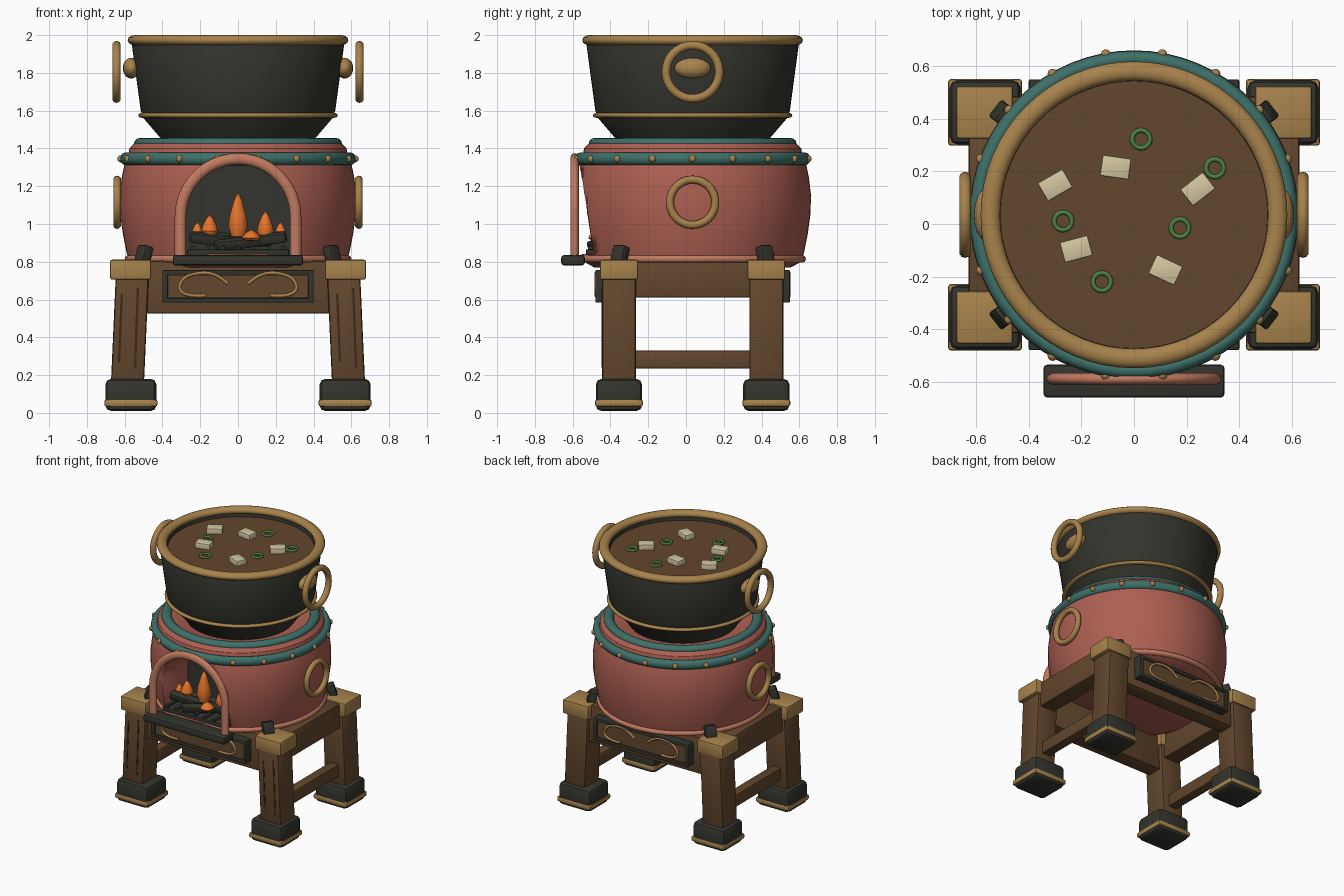
import bpy, bmesh, math
from math import sin, cos, pi, radians
from mathutils import Vector, Matrix

if "Cube" in bpy.data.objects:
    bpy.data.objects.remove(bpy.data.objects["Cube"])

CY = 0.035  # centre of the stove in y


def mat(name, rgb):
    m = bpy.data.materials.new(name)
    lin = [((c / 255 + 0.055) / 1.055) ** 2.4 for c in rgb]
    m.diffuse_color = (*lin, 1)
    m.use_nodes = True
    m.node_tree.nodes["Principled BSDF"].inputs["Base Color"].default_value = m.diffuse_color
    return m


CHAR = mat("charcoal iron", (52, 52, 46))
GOLD = mat("aged brass", (168, 131, 76))
CLAY = mat("red clay", (174, 96, 82))
TEAL = mat("teal glaze", (62, 113, 106))
WOOD = mat("brown wood", (99, 71, 45))
COPPER = mat("copper", (194, 122, 96))
CREAM = mat("cream tofu", (212, 199, 160))
GREEN = mat("green onion", (74, 130, 66))
FIRE = mat("orange flame", (228, 116, 42))
GROOVE = mat("dark wood", (58, 40, 27))


def finish(bm, name, m, angle=35, bevel=0):
    bmesh.ops.recalc_face_normals(bm, faces=bm.faces[:])
    me = bpy.data.meshes.new(name)
    bm.to_mesh(me)
    bm.free()
    me.materials.append(m)
    ob = bpy.data.objects.new(name, me)
    bpy.context.collection.objects.link(ob)
    bpy.ops.object.select_all(action='DESELECT')
    ob.select_set(True)
    bpy.context.view_layer.objects.active = ob
    if bevel:
        mod = ob.modifiers.new("bevel", 'BEVEL')
        mod.width, mod.segments = bevel, 2
        bpy.ops.object.modifier_apply(modifier="bevel")
    bpy.ops.object.shade_smooth_by_angle(angle=radians(angle))
    return ob


def box(name, m, loc, size, bevel=0.01, rot=(0, 0, 0), shear=0):
    bm = bmesh.new()
    bmesh.ops.create_cube(bm, size=1)
    for v in bm.verts:
        v.co = Vector((v.co.x * size[0], v.co.y * size[1], v.co.z * size[2]))
        if v.co.z < 0:
            v.co.x += shear
    ob = finish(bm, name, m, bevel=bevel)
    ob.location, ob.rotation_euler = loc, rot
    return ob


def lathe(name, m, profile, n=64, loc=(0, CY, 0), closed=False, angle=35):
    """Spin (radius, z) points about the z axis."""
    bm = bmesh.new()
    rings = []
    for r, z in profile:
        if r < 1e-5:
            rings.append([bm.verts.new((0, 0, z))] * n)
        else:
            rings.append([bm.verts.new((r * cos(2 * pi * i / n), r * sin(2 * pi * i / n), z))
                          for i in range(n)])
    pairs = list(zip(rings, rings[1:])) + ([(rings[-1], rings[0])] if closed else [])
    for a, b in pairs:
        for i in range(n):
            j = (i + 1) % n
            bm.faces.new(list(dict.fromkeys((a[i], a[j], b[j], b[i]))))
    ob = finish(bm, name, m, angle)
    ob.location = loc
    return ob


def ring(name, m, R, rr, rz, loc, n=64, k=12, rot=(0, 0, 0)):
    prof = [(R + rr * cos(2 * pi * i / k), rz * sin(2 * pi * i / k)) for i in range(k)]
    ob = lathe(name, m, prof, n, loc, True, 60)
    ob.rotation_euler = rot
    return ob


def ball(name, m, loc, size):
    bm = bmesh.new()
    bmesh.ops.create_uvsphere(bm, u_segments=16, v_segments=10, radius=1)
    bmesh.ops.scale(bm, vec=size, verts=bm.verts[:])
    ob = finish(bm, name, m, 60)
    ob.location = loc
    return ob


def tube(name, m, pts, r, smooth=True):
    cu = bpy.data.curves.new(name, 'CURVE')
    cu.dimensions, cu.bevel_depth, cu.bevel_resolution = '3D', r, 3
    cu.use_fill_caps = True
    sp = cu.splines.new('NURBS' if smooth else 'POLY')
    sp.points.add(len(pts) - 1)
    for p, q in zip(sp.points, pts):
        p.co = (*q, 1)
    if smooth:
        sp.use_endpoint_u, sp.order_u = True, 3
    cu.materials.append(m)
    ob = bpy.data.objects.new(name, cu)
    bpy.context.collection.objects.link(ob)
    return ob


def arch(R, zc, z0, n=24):
    """Arch outline (x, z): leg, half circle, leg."""
    return [(-R, z0)] + [(-R * cos(pi * i / n), zc + R * sin(pi * i / n)) for i in range(n + 1)] + [(R, z0)]


def prism(name, m, outline, y0, y1):
    bm = bmesh.new()
    f = bm.faces.new([bm.verts.new((x, y0, z)) for x, z in outline])
    ext = bmesh.ops.extrude_face_region(bm, geom=[f])
    bmesh.ops.translate(bm, vec=(0, y1 - y0, 0),
                        verts=[g for g in ext['geom'] if isinstance(g, bmesh.types.BMVert)])
    return finish(bm, name, m)


# Clay stove body with the fire opening cut into it
body = lathe("stove_body", CLAY, [
    (0, .77), (.52, .77), (.575, .80), (.59, .85), (.61, .95), (.625, 1.06), (.626, 1.16),
    (.615, 1.25), (.598, 1.33), (.58, 1.37), (.575, 1.40), (.55, 1.425), (.48, 1.43), (.42, 1.40), (0, 1.40)])
cutter = prism("opening_cutter", CLAY, arch(.28, 1.035, .84), -.8, -.2)
mod = body.modifiers.new("opening", 'BOOLEAN')
mod.operation, mod.object, mod.solver = 'DIFFERENCE', cutter, 'EXACT'
bpy.context.view_layer.objects.active = body
bpy.ops.object.modifier_apply(modifier="opening")
bpy.data.objects.remove(cutter)
prism("firebox_back", CHAR, arch(.279, 1.035, .841), -.208, -.203)
ring("base_ring", COPPER, .578, .022, .02, (0, CY, .815))
ring("teal_band", TEAL, .594, .03, .034, (0, CY, 1.345))
ring("teal_top_ring", TEAL, .515, .035, .028, (0, CY, 1.428))
for i in range(18):
    a = radians(10 + 20 * i)
    ball("band_stud", GOLD, (.62 * sin(a), CY + .62 * cos(a), 1.345), (.019, .019, .019))

# Opening frame and sill
frame = tube("opening_frame", COPPER, [(x, 0, z) for x, z in arch(.305, 1.04, .82)], .03, False)
frame.scale.y = .78
frame.location.y = -.59
box("opening_sill", CHAR, (0, -.598, .808), (.69, .125, .055), .015)

# Grate, logs and flames
box("grate_tray", CHAR, (0, -.37, .85), (.54, .32, .03), .005)
for i in range(7):
    box("grate_bar", CHAR, (-.24 + .08 * i, -.42, .873), (.025, .2, .02), .004)
for x, y, z, l, ry, rz in [(-.13, -.42, .915, .26, 8, 14), (.13, -.42, .915, .26, -8, -12),
                           (0, -.36, .92, .36, 3, 4), (.02, -.45, .9, .3, -6, 20)]:
    box("fire_log", CHAR, (x, y, z), (l, .055, .055), .014, (.3, radians(ry), radians(rz)))
for x, y, z, r, h in [(0, -.41, .92, .052, .25), (.145, -.4, .92, .045, .15), (-.15, -.4, .93, .045, .12),
                      (-.215, -.4, .94, .028, .07), (.225, -.4, .94, .028, .07), (.07, -.47, .91, .05, .06)]:
    lathe("flame", FIRE, [(0, 0), (r * .7, h * .06), (r, h * .28), (r * .85, h * .5), (r * .45, h * .8), (0, h)],
          10, (x, y, z))

# Iron pot, rim, soup
lathe("pot", CHAR, [(0, 1.41), (.38, 1.41), (.41, 1.455), (.50, 1.56), (.515, 1.60), (.562, 1.95),
                    (.55, 1.975), (.525, 1.975), (.51, 1.90), (0, 1.89)])
ring("pot_rim", GOLD, .547, .037, .027, (0, CY, 1.973))
ring("pot_lower_band", GOLD, .508, .02, .013, (0, CY, 1.575))
lathe("soup", WOOD, [(0, 1.89), (.509, 1.89), (.509, 1.936), (0, 1.936)])
for x, y, a in [(-.3, .148, 30), (-.07, .216, -8), (.243, .133, 38), (-.22, -.095, 15), (.12, -.175, -25)]:
    box("tofu_cube", CREAM, (x, y, 1.95), (.11, .08, .05), .006, (0, 0, radians(a)))
for x, y in [(.027, .323), (.308, .213), (-.27, .011), (.175, -.015), (-.122, -.22)]:
    ring("onion_slice", GREEN, .034, .009, .009, (x, y, 1.942), 20, 8)

# Ring handles on both sides
for s in (-1, 1):
    ring("pot_handle", GOLD, .141, .023, .023, (s * .643, CY, 1.805), 40, 10, (0, pi / 2, 0))
    ball("pot_handle_knob", GOLD, (s * .565, CY, 1.825), (.045, .097, .055))
    ring("stove_handle", GOLD, .12, .021, .021, (s * .64, CY, 1.115), 40, 10, (0, pi / 2, 0))

# Wooden stand
for s in (-1, 1):
    box("side_beam", WOOD, (s * .565, CY, .705), (.13, .66, .19))
    box("side_stretcher", WOOD, (s * .578, CY, .282), (.075, .66, .095))
    yb = CY + s * .39
    box("apron_beam", WOOD, (0, yb, .665), (1.0, .12, .28))
    # Framed panel with brass scrolls
    yp = CY + s * .46
    box("panel_back", WOOD, (0, yp, .67), (.74, .09, .12), 0)
    for e in (-1, 1):
        box("panel_frame_rail", CHAR, (0, yp + s * .005, .67 + e * .074), (.8, .1, .025), .006)
        box("panel_frame_stile", CHAR, (e * .386, yp + s * .005, .67), (.03, .1, .168), .006)
        tube("panel_scroll", GOLD, [(e * x, yp + s * .05, z) for x, z in
             [(.17, .622), (.25, .615), (.32, .65), (.29, .72), (.20, .745), (.11, .735), (.055, .685)]], .009)
    for e in (-1, 1):
        # Corner leg, cap, foot and bracket
        box("leg", WOOD, (e * .56, yb, .44), (.175, .18, .56), .015, shear=e * .025)
        box("leg_cap", GOLD, (e * .569, yb, .758), (.216, .2, .106), .01)
        box("foot", CHAR, (e * .567, yb, .095), (.27, .245, .17), .03)
        box("foot_band", GOLD, (e * .567, yb, .052), (.282, .254, .038), .012)
        box("corner_bracket", CHAR, (e * .5, CY + s * .385, .835), (.055, .08, .1), .01,
            (0, radians(-18 * e), radians(38 * e * s)))
        if s < 0:
            for d, h in ((-.045, .36), (.04, .42)):
                box("leg_groove", GROOVE, (e * .57 + d, yb - .09, .45), (.012, .006, h), 0, shear=e * .015)
